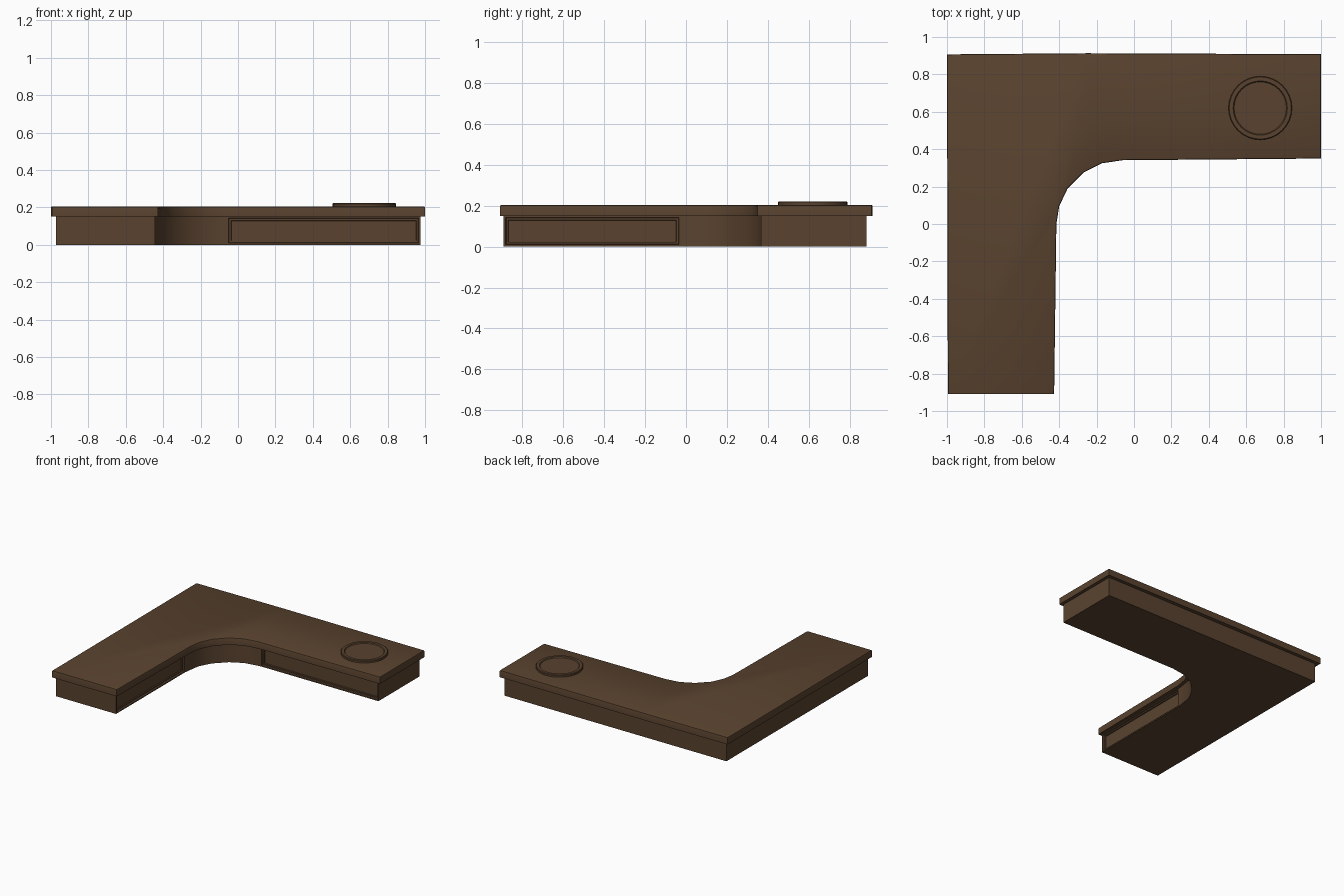
import bpy, bmesh, math

if "Cube" in bpy.data.objects:
    bpy.data.objects.remove(bpy.data.objects["Cube"])

brown = bpy.data.materials.new("dark brown wood")
brown.diffuse_color = (0.1, 0.055, 0.028, 1)
brown.use_nodes = True
brown.node_tree.nodes["Principled BSDF"].inputs["Base Color"].default_value = brown.diffuse_color


def finish(name, bm, angle=35):
    bmesh.ops.recalc_face_normals(bm, faces=bm.faces[:])
    me = bpy.data.meshes.new(name)
    bm.to_mesh(me)
    bm.free()
    ob = bpy.data.objects.new(name, me)
    bpy.context.collection.objects.link(ob)
    me.materials.append(brown)
    bpy.ops.object.select_all(action='DESELECT')
    ob.select_set(True)
    bpy.context.view_layer.objects.active = ob
    bpy.ops.object.shade_smooth_by_angle(angle=math.radians(angle))
    return ob


def prism(outline, z0, z1):
    # counter-clockwise outline raised into a closed solid
    bm = bmesh.new()
    low = [bm.verts.new((x, y, z0)) for x, y in outline]
    high = [bm.verts.new((x, y, z1)) for x, y in outline]
    bm.faces.new(low[::-1])
    bm.faces.new(high)
    n = len(low)
    for i in range(n):
        j = (i + 1) % n
        bm.faces.new((low[i], low[j], high[j], high[i]))
    bm.normal_update()
    return bm


# L-shaped counter top with a softened upper edge
curve = [(-0.415, 0.0), (-0.4, 0.095), (-0.355, 0.19), (-0.27, 0.275),
         (-0.17, 0.325), (-0.06, 0.341)]
top_outline = [(-1, 0.907), (-0.995, -0.91), (-0.427, -0.91)] + curve + [
    (1, 0.35), (1, 0.908), (-0.25, 0.913)]
bm = prism(top_outline, 0.15, 0.205)
rim = [e for e in bm.edges if all(v.co.z > 0.2 for v in e.verts)]
bmesh.ops.bevel(bm, geom=rim, offset=0.008, segments=2, profile=0.5, affect='EDGES')
finish("counter_top", bm)

# Base set back under the top, with a recessed panel on each inner front
base_curve = [(-0.445, -0.025), (-0.425, 0.11), (-0.375, 0.205), (-0.285, 0.295),
              (-0.185, 0.347), (-0.06, 0.367)]
base_outline = [(-0.972, 0.882), (-0.972, -0.892), (-0.445, -0.892)] + base_curve + [
    (0.975, 0.367), (0.975, 0.882)]
bm = prism(base_outline, 0.0, 0.152)
panels = []
for f in bm.faces:
    c = f.calc_center_median()
    if (f.normal.x > 0.99 and c.x < 0) or (f.normal.y < -0.99 and c.x > 0 and c.y > 0):
        panels.append(f)
bmesh.ops.inset_individual(bm, faces=panels, thickness=0.014, depth=0)
bmesh.ops.inset_individual(bm, faces=panels, thickness=0.004, depth=-0.012)
bmesh.ops.inset_individual(bm, faces=panels, thickness=0.013, depth=0)
bmesh.ops.inset_individual(bm, faces=panels, thickness=0.003, depth=-0.008)
finish("base_cabinet", bm)

# Round raised seat disc with a shallow dished centre
bm = bmesh.new()
rings = []
for r, z in [(0.17, 0.203), (0.17, 0.218), (0.166, 0.222), (0.145, 0.222), (0.14, 0.215)]:
    rings.append([bm.verts.new((0.675 + r * math.cos(a), 0.62 + r * math.sin(a), z))
                  for a in (math.tau * k / 32 for k in range(32))])
for lo, hi in zip(rings, rings[1:]):
    for k in range(32):
        m = (k + 1) % 32
        bm.faces.new((lo[k], lo[m], hi[m], hi[k]))
bm.faces.new(rings[-1])
bm.faces.new(rings[0][::-1])
finish("round_disc", bm)
